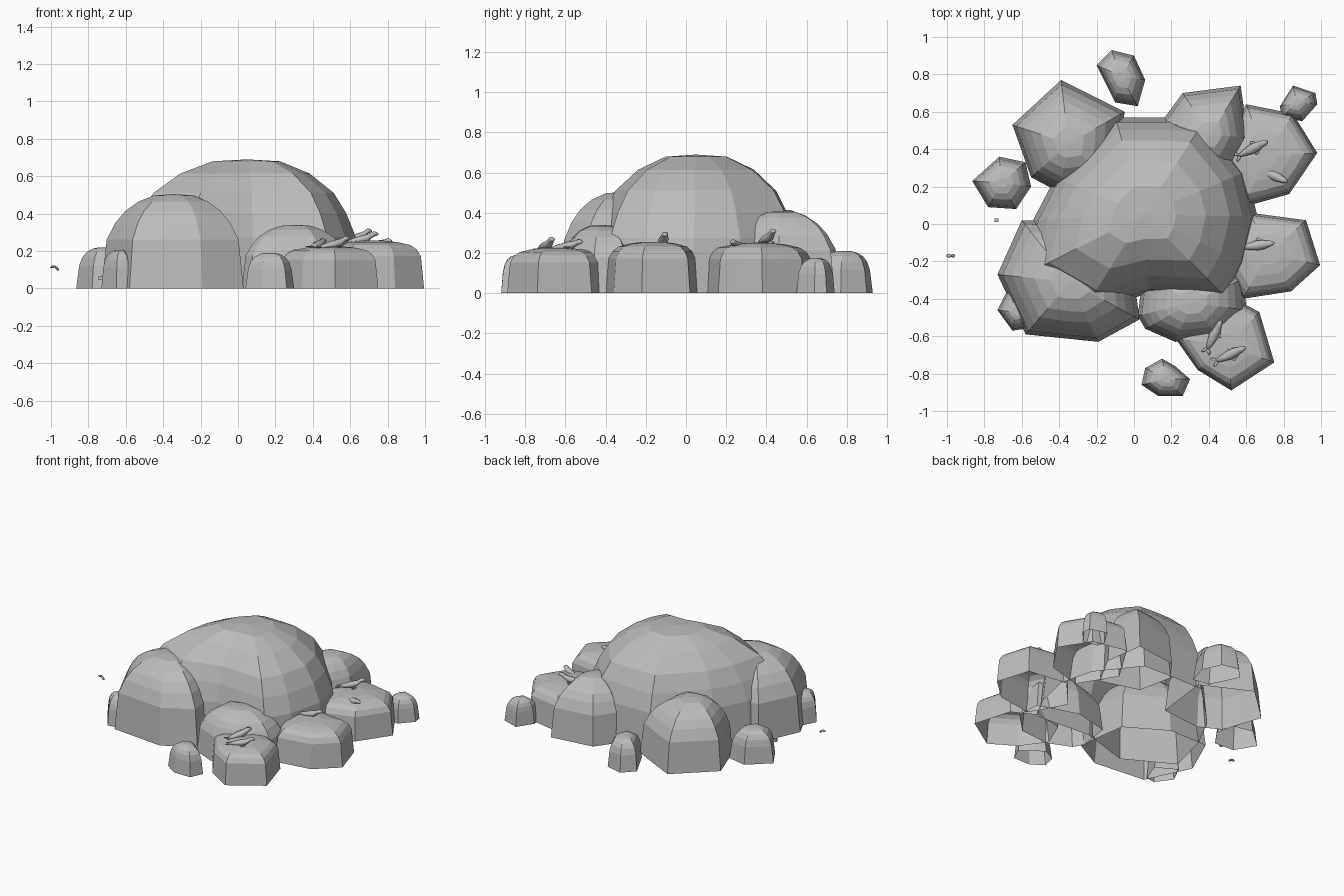
import bpy, bmesh, math
from mathutils import Vector, Matrix

cube = bpy.data.objects.get("Cube")
if cube:
    bpy.data.objects.remove(cube, do_unlink=True)

grey = bpy.data.materials.new("stone_grey")
grey.use_nodes = True
grey.diffuse_color = (0.5, 0.5, 0.5, 1)
bsdf = next(n for n in grey.node_tree.nodes if n.type == 'BSDF_PRINCIPLED')
bsdf.inputs["Base Color"].default_value = (0.5, 0.5, 0.5, 1)
bsdf.inputs["Roughness"].default_value = 0.9


def finish(name, bm):
    bmesh.ops.recalc_face_normals(bm, faces=bm.faces)
    mesh = bpy.data.meshes.new(name)
    bm.to_mesh(mesh)
    bm.free()
    mesh.materials.append(grey)
    obj = bpy.data.objects.new(name, mesh)
    bpy.context.collection.objects.link(obj)
    return obj


def loft(bm, rings):
    """Skin a list of closed rings of points."""
    rows = [[bm.verts.new(p) for p in ring] for ring in rings]
    for a, b in zip(rows, rows[1:]):
        for i in range(len(a)):
            j = (i + 1) % len(a)
            bm.faces.new((a[i], a[j], b[j], b[i]))
    return rows


# Vertical sections of a boulder: (scale of footprint, share of height)
DOME = [(1, 0), (.95, .4), (.87, .58), (.76, .74), (.55, .89), (.29, .985)]
TALL = [(1, 0), (.93, .52), (.81, .7), (.68, .82), (.5, .92), (.28, .985)]
FLAT = [(1, 0), (.94, .68), (.86, .82), (.74, .91), (.5, .97), (.25, 1)]
ROUND = [(1, 0), (.9, .55), (.8, .75), (.65, .88), (.42, .97), (.2, 1)]


def boulder(name, center, height, profile, outline, rounding=.4):
    """Open-bottomed rock whose footprint rounds off toward the top."""
    c = Vector(center)
    spokes = []
    for i, p in enumerate(outline):
        p, q = Vector(p) - c, Vector(outline[(i + 1) % len(outline)]) - c
        spokes += [p, (p + q) / 2]
    mean = sum(s.length for s in spokes) / len(spokes)
    rings = []
    for scale, rise in profile:
        blend = rounding * (1 - scale)
        ring = []
        for s in spokes:
            r = s.normalized() * (s.length * (1 - blend) + mean * blend) * scale
            ring.append((c.x + r.x, c.y + r.y, height * rise))
        rings.append(ring)
    bm = bmesh.new()
    rows = loft(bm, rings)
    top = bm.verts.new((c.x, c.y, height))
    last = rows[-1]
    for i in range(len(last)):
        bm.faces.new((last[i], last[(i + 1) % len(last)], top))
    finish(name, bm)


# Large rocks
boulder("main_dome", (.05, .05), .69, DOME,
        [(-.62, -.29), (-.28, -.48), (.08, -.37), (.5, -.4), (.6, -.22), (.66, .04),
         (.6, .28), (.38, .56), (.17, .57), (-.1, .57), (-.42, .25), (-.54, .02)], .25)
boulder("front_right_boulder", (-.34, -.31), .505, TALL,
        [(-.73, -.27), (-.58, -.59), (-.19, -.63), (.03, -.51), (-.02, -.15),
         (-.3, .02), (-.6, .02)])
boulder("back_right_boulder", (-.35, .43), .42, TALL,
        [(-.39, .77), (-.65, .53), (-.55, .25), (-.4, .17), (-.1, .2), (-.05, .6)])
boulder("back_left_boulder", (.41, .48), .41, TALL,
        [(.57, .74), (.26, .7), (.15, .55), (.2, .3), (.48, .22), (.61, .46)])
boulder("front_boulder", (.31, -.42), .34, TALL,
        [(.02, -.49), (.06, -.56), (.22, -.63), (.45, -.61), (.6, -.46), (.59, -.29),
         (.3, -.2), (.05, -.26)], .3)

# Flat resting ledges
boulder("left_back_ledge", (.71, .36), .25, FLAT,
        [(.6, .64), (.85, .59), (.98, .38), (.83, .16), (.58, .09), (.42, .35)])
boulder("left_ledge", (.72, -.16), .255, FLAT,
        [(.62, .06), (.92, .02), (.995, -.22), (.84, -.36), (.58, -.4), (.44, -.15)])
boulder("front_left_ledge", (.5, -.65), .225, FLAT,
        [(.22, -.61), (.34, -.78), (.52, -.89), (.75, -.74), (.67, -.47), (.5, -.38),
         (.3, -.42)])

# Small outlying stones
boulder("front_stone", (.17, -.83), .19, ROUND,
        [(.04, -.86), (.13, -.92), (.26, -.92), (.3, -.83), (.22, -.76), (.15, -.72),
         (.06, -.77)])
boulder("right_front_stone", (-.63, -.47), .205, ROUND,
        [(-.73, -.46), (-.65, -.57), (-.58, -.56), (-.53, -.42), (-.67, -.34)])
boulder("right_stone", (-.71, .22), .22, ROUND,
        [(-.865, .23), (-.72, .36), (-.58, .33), (-.55, .2), (-.63, .08), (-.78, .09)])
boulder("back_stone", (-.07, .79), .21, ROUND,
        [(-.2, .85), (-.12, .93), (0, .9), (.06, .77), (.02, .63), (-.1, .65)])
boulder("back_left_stone", (.87, .65), .175, ROUND,
        [(.78, .63), (.85, .74), (.97, .7), (.98, .64), (.9, .55), (.79, .57)])


def ellipsoid(bm, place, size):
    m = place @ Matrix.Diagonal((*size, 1))
    bmesh.ops.create_uvsphere(bm, u_segments=8, v_segments=6, radius=1, matrix=m)


# Spine of a seal: along, up, radius
SPINE = [(-.075, .012, .008), (-.045, .017, .017), (0, .025, .026), (.035, .033, .025),
         (.055, .045, .019), (.07, .056, .017), (.086, .057, .012), (.096, .055, .005)]


def seal(name, x, y, z, yaw, lift=1.0):
    bm = bmesh.new()
    rings = []
    for along, up, r in SPINE:
        ring = []
        for k in range(8):
            a = math.tau * k / 8
            ring.append((along, r * math.cos(a), up * lift + r * math.sin(a) * .85))
        rings.append(ring)
    rows = loft(bm, rings)
    bm.faces.new(rows[0])
    bm.faces.new(rows[-1])
    for side in (-1, 1):
        tail = Matrix.Translation((-.085, side * .012, .01)) @ Matrix.Rotation(-side * .6, 4, 'Z')
        ellipsoid(bm, tail, (.02, .008, .003))
        fin = Matrix.Translation((.022, side * .026, .014)) @ Matrix.Rotation(-side * .6, 4, 'Z')
        ellipsoid(bm, fin, (.02, .008, .004))
    obj = finish(name, bm)
    obj.location = (x, y, z)
    obj.rotation_euler.z = math.radians(yaw)
    obj.data.shade_smooth()


seal("seal_back", .63, .4, .24, 27, 1.2)
seal("seal_back_low", .735, .265, .215, -25, .7)
seal("seal_side", .655, -.115, .235, 8)
seal("seal_front", .425, -.6, .215, 65, .7)
seal("seal_front_outer", .51, -.7, .21, 25)


# Loose bits: a square chip and a tiny curved floating fragment
bm = bmesh.new()
bmesh.ops.create_cube(bm, size=.02, matrix=Matrix.Translation((-.735, .02, .055)))
finish("square_chip", bm)
bm = bmesh.new()
for dx, dz, tilt in ((-.012, .006, -.2), (.01, -.003, .8)):
    place = Matrix.Translation((-.978 + dx, -.17, .11 + dz)) @ Matrix.Rotation(tilt, 4, 'Y')
    ellipsoid(bm, place, (.015, .01, .007))
finish("floating_fragment", bm)
